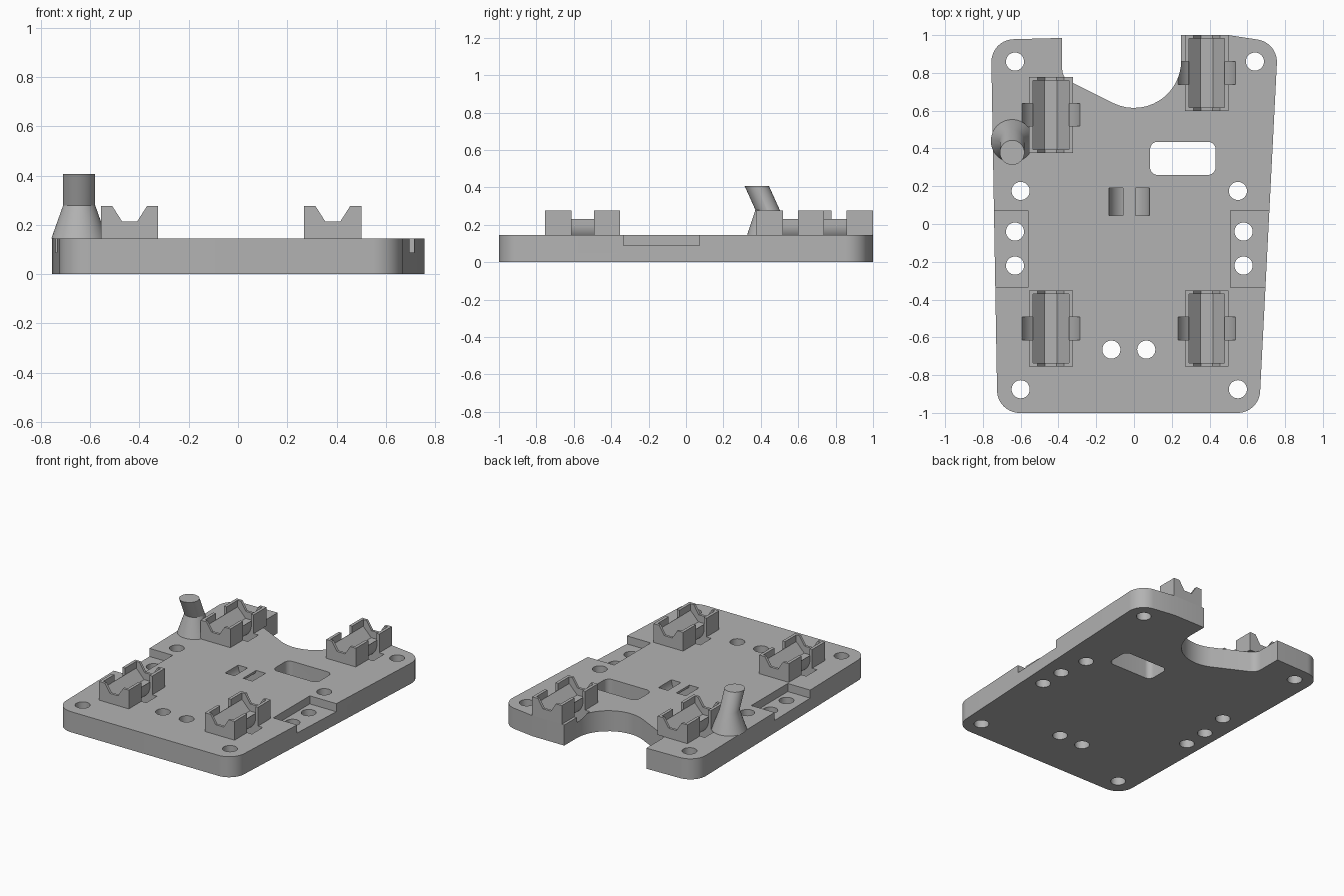
import bpy, bmesh, math
from mathutils import Vector

if "Cube" in bpy.data.objects:
    bpy.data.objects.remove(bpy.data.objects["Cube"], do_unlink=True)

grey = bpy.data.materials.new("plain grey")
grey.use_nodes = True
colour = (0.45, 0.45, 0.45, 1)
grey.diffuse_color = colour
grey.node_tree.nodes["Principled BSDF"].inputs["Base Color"].default_value = colour

TOP = 0.145  # upper surface of the plate


def make_object(name, bm):
    bmesh.ops.recalc_face_normals(bm, faces=bm.faces[:])
    mesh = bpy.data.meshes.new(name)
    bm.to_mesh(mesh)
    bm.free()
    mesh.materials.append(grey)
    ob = bpy.data.objects.new(name, mesh)
    bpy.context.scene.collection.objects.link(ob)
    return ob


def prism(name, points, low, high, along="z"):
    """Extrude an outline of (x, y) along z, or of (x, z) along y."""
    def place(p, d):
        return (p[0], p[1], d) if along == "z" else (p[0], d, p[1])
    bm = bmesh.new()
    face = bm.faces.new([bm.verts.new(place(p, low)) for p in points])
    new = bmesh.ops.extrude_face_region(bm, geom=[face])["geom"]
    shift = Vector(place((0, 0), high - low))
    bmesh.ops.translate(bm, verts=[v for v in new if isinstance(v, bmesh.types.BMVert)], vec=shift)
    return make_object(name, bm)


def arc(cx, cy, r, start, end, n):
    angles = [math.radians(start + (end - start) * i / n) for i in range(n + 1)]
    return [(cx + r * math.cos(a), cy + r * math.sin(a)) for a in angles]


def rounded(corners, n=14):
    """Outline with each (x, y, radius) corner replaced by a tangent arc."""
    out = []
    for i, (x, y, r) in enumerate(corners):
        p = Vector((x, y))
        if r == 0:
            out.append(p)
            continue
        a = (Vector(corners[i - 1][:2]) - p).normalized()
        b = (Vector(corners[(i + 1) % len(corners)][:2]) - p).normalized()
        half = a.angle(b) / 2
        centre = p + (a + b).normalized() * r / math.sin(half)
        s = p + a * r / math.tan(half) - centre
        e = p + b * r / math.tan(half) - centre
        sweep = math.atan2(s.x * e.y - s.y * e.x, s.dot(e))
        for k in range(n + 1):
            t = sweep * k / n
            out.append(centre + Vector((s.x * math.cos(t) - s.y * math.sin(t),
                                        s.x * math.sin(t) + s.y * math.cos(t))))
    return out


def box_outline(x0, x1, y0, y1, r=0):
    return rounded([(x0, y0, r), (x1, y0, r), (x1, y1, r), (x0, y1, r)], 8)


def tie_outline(cx, cz, inner, outer, top):
    """U-shaped channel for a strap."""
    return ([(cx - outer, top)] + arc(cx, cz, outer, 180, 360, 24) + [(cx + outer, top), (cx + inner, top)]
            + arc(cx, cz, inner, 360, 180, 24) + [(cx - inner, top)])


def cut(ob, cutters):
    for c in cutters:
        c.hide_render = True
        mod = ob.modifiers.new("cut", "BOOLEAN")
        mod.operation, mod.solver, mod.object = "DIFFERENCE", "EXACT", c
    bpy.context.view_layer.update()
    baked = bpy.data.meshes.new_from_object(ob.evaluated_get(bpy.context.evaluated_depsgraph_get()))
    ob.modifiers.clear()
    ob.data = baked
    return ob


# Plate outline with the scooped back edge
plate = prism("base_plate", rounded([
    (-0.723, -1, 0.12), (0.662, -1, 0.12), (0.762, 0.96, 0.12), (0.5, 1, 0), (0.25, 1, 0),
    (0.25, 0.46, 0.25), (-0.38, 0.775, 0.07), (-0.38, 0.985, 0), (-0.757, 0.975, 0.12)]), 0, TOP)

# Screw holes, mirrored about the plate's hole axis
plate_cutters = []
holes = [(-0.63, 0.86), (0.64, 0.86), (-0.12, -0.665), (0.065, -0.665)]
for half, y in [(0.575, 0.175), (0.605, -0.04), (0.605, -0.22), (0.575, -0.875)]:
    holes += [(-0.025 - half, y), (-0.025 + half, y)]
for x, y in holes:
    plate_cutters.append(prism("hole_cutter", arc(x, y, 0.048, 0, 348.75, 31), -0.1, 0.3))

# Window and stepped side recesses
plate_cutters.append(prism("window_cutter", box_outline(0.085, 0.432, 0.26, 0.435, 0.04), -0.1, 0.3))
for x0, x1 in [(-0.9, -0.56), (0.51, 0.9)]:
    plate_cutters.append(prism("recess_cutter", box_outline(x0, x1, -0.335, 0.072), 0.088, 0.3))

# Strap tunnel in the middle of the plate
plate_cutters.append(prism("strap_cutter", tie_outline(-0.025, TOP, 0.033, 0.107, 0.3), 0.045, 0.19, "y"))

# Four cradles, each with a trough and a strap channel around its waist
used = []
for name, cx, cy in [("back_right_cradle", -0.44, 0.578), ("back_left_cradle", 0.385, 0.799),
                     ("front_right_cradle", -0.44, -0.553), ("front_left_cradle", 0.385, -0.553)]:
    cradle = prism(name, box_outline(cx - 0.116, cx + 0.116, cy - 0.201, cy + 0.201), TOP, 0.277)
    strap = prism("strap_cutter", tie_outline(cx, 0.2, 0.098, 0.163, 0.35), cy - 0.06, cy + 0.06, "y")
    slope = 0.04 / 0.062
    wide = 0.07 + slope * 0.073
    notch = prism("notch_cutter", [(cx - 0.031, 0.215), (cx + 0.031, 0.215), (cx + wide, 0.35),
                                   (cx - wide, 0.35)], cy - 0.3, cy + 0.3, "y")
    trough = prism("trough_cutter", [(cx - 0.033, 0.165), (cx + 0.033, 0.165), (cx + 0.095, 0.23),
                                     (cx + 0.095, 0.35), (cx - 0.095, 0.35), (cx - 0.095, 0.23)],
                   cy - 0.183, cy + 0.183, "y")
    waist = prism("waist_cutter", box_outline(cx - 0.2, cx + 0.2, cy - 0.06, cy + 0.06), 0.23, 0.35)
    cut(cradle, [notch, trough, waist, strap])
    used += [notch, trough, waist]
    plate_cutters.append(strap)

cut(plate, plate_cutters)
for c in used + plate_cutters:
    bpy.data.objects.remove(c, do_unlink=True)

# Leaning post on a flared foot
bm = bmesh.new()
rings = []
for y, z, r in [(0.44, TOP, 0.113), (0.436, 0.28, 0.065), (0.378, 0.408, 0.065)]:
    rings.append([bm.verts.new((px, py, z)) for px, py in arc(-0.645, y, r, 0, 352.5, 47)])
for a, b in zip(rings, rings[1:]):
    for i in range(len(a)):
        j = (i + 1) % len(a)
        bm.faces.new((a[i], a[j], b[j], b[i]))
bm.faces.new(rings[0])
bm.faces.new(rings[-1])
make_object("leaning_post", bm)

# Smooth the round walls, keep the edges crisp
for ob in bpy.context.scene.collection.objects:
    if ob.type == "MESH" and ob.data.materials and ob.data.materials[0] == grey:
        bpy.ops.object.select_all(action="DESELECT")
        ob.select_set(True)
        bpy.context.view_layer.objects.active = ob
        bpy.ops.object.shade_smooth_by_angle(angle=math.radians(20))
